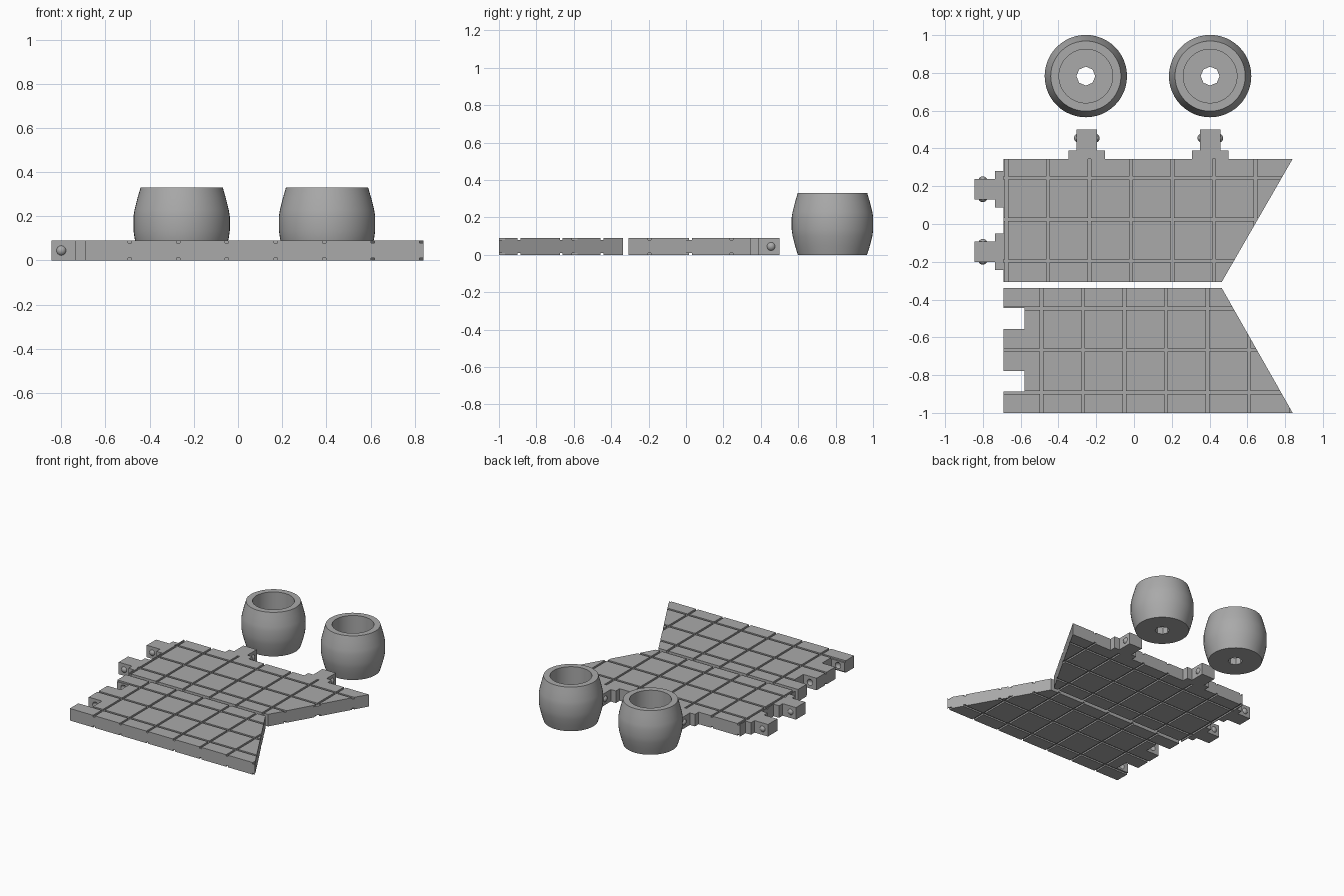
import bpy, bmesh, math
from mathutils import Matrix, Vector

cube = bpy.data.objects.get("Cube")
if cube:
    bpy.data.objects.remove(cube, do_unlink=True)

T = 0.09             # plank thickness
GW, GD = 0.016, 0.011  # groove width and depth

grey = bpy.data.materials.new("plain grey")
grey.use_nodes = True
grey.diffuse_color = (0.4, 0.4, 0.4, 1)
grey.node_tree.nodes["Principled BSDF"].inputs["Base Color"].default_value = (0.4, 0.4, 0.4, 1)


def make(name, bm):
    bmesh.ops.recalc_face_normals(bm, faces=bm.faces)
    mesh = bpy.data.meshes.new(name)
    bm.to_mesh(mesh)
    bm.free()
    ob = bpy.data.objects.new(name, mesh)
    bpy.context.collection.objects.link(ob)
    mesh.materials.append(grey)
    return ob


def activate(ob):
    bpy.ops.object.select_all(action='DESELECT')
    ob.select_set(True)
    bpy.context.view_layer.objects.active = ob


def smooth(ob, degrees):
    activate(ob)
    bpy.ops.object.shade_smooth_by_angle(angle=math.radians(degrees))


def prism(name, outline):
    bm = bmesh.new()
    face = bm.faces.new([bm.verts.new((x, y, 0)) for x, y in outline])
    top = bmesh.ops.extrude_face_region(bm, geom=[face])["geom"]
    bmesh.ops.translate(bm, vec=(0, 0, T), verts=[v for v in top if isinstance(v, bmesh.types.BMVert)])
    return make(name, bm)


def add_box(bm, centre, size):
    m = Matrix.Translation(centre) @ Matrix.Diagonal((*size, 1))
    bmesh.ops.create_cube(bm, size=1, matrix=m)


def add_ball(bm, centre, radius=0.025):
    bmesh.ops.create_uvsphere(bm, u_segments=20, v_segments=12, radius=radius,
                              matrix=Matrix.Translation(centre))


def cut(ob, bm):
    cutter = make("cutter", bm)
    cutter.hide_render = True
    mod = ob.modifiers.new("cut", 'BOOLEAN')
    mod.operation, mod.solver, mod.object = 'DIFFERENCE', 'EXACT', cutter
    activate(ob)
    bpy.ops.object.modifier_apply(modifier=mod.name)
    bpy.data.objects.remove(cutter, do_unlink=True)


def grooves(ob, xs, ys):
    # crossing channels on both the top and the underside
    for lines, axis in ((xs, 0), (ys, 1)):
        bm = bmesh.new()
        for p in lines:
            for z in (0, T):
                centre, size = [0, 0, z], [4, 4, 2 * GD]
                centre[axis], size[axis] = p, GW
                add_box(bm, centre, size)
        cut(ob, bm)


# Rear plank
rear = prism("rear_plank", [(-0.69, -0.308), (0.464, -0.308), (0.84, 0.345), (-0.69, 0.345)])
grooves(rear, [-0.675 + 0.2195 * i for i in range(7)], [-0.196, 0.023, 0.243])

# Front plank with two notches in its left end
outline = [(-0.69, -1), (0.84, -1), (0.464, -0.338), (-0.69, -0.338)]
NOTCHES = ((-0.445, -0.557), (-0.778, -0.888))
for hi, lo in NOTCHES:
    outline += [(-0.69, hi), (-0.58, hi), (-0.58, lo), (-0.69, lo)]
front = prism("front_plank", outline)
grooves(front, [-0.49 + 0.22 * i for i in range(7)], [-0.448, -0.667, -0.892])

# Round sockets in the notch walls
bm = bmesh.new()
for hi, lo in NOTCHES:
    add_ball(bm, (-0.635, hi - 0.01, T / 2))
    add_ball(bm, (-0.635, lo + 0.01, T / 2))
cut(front, bm)


# Hinge tabs: stepped base, arm and snap balls, built pointing along +y
def hinge(name, x, y, angle):
    place = Matrix.Translation((x, y, 0)) @ Matrix.Rotation(angle, 4, 'Z')
    half = [(0.097, 0), (0.097, 0.045), (0.055, 0.045), (0.055, 0.155)]
    tab = prism(name + "_tab", half + [(-a, b) for a, b in reversed(half)])
    bm = bmesh.new()
    for side in (-1, 1):
        add_ball(bm, (side * 0.043, 0.11, T / 2))
    balls = make(name + "_balls", bm)
    smooth(balls, 40)
    for ob in (tab, balls):
        ob.matrix_world = place


hinge("left_rear_hinge", 0.404, 0.345, 0)
hinge("right_rear_hinge", -0.25, 0.345, 0)
hinge("rear_side_hinge", -0.69, 0.184, math.pi / 2)
hinge("front_side_hinge", -0.69, -0.147, math.pi / 2)


# Barrel pots: turned shell with an eight-sided drain hole
def pot(name, x, y):
    shell = [(0.05, 0), (0.185, 0), (0.2, 0.048), (0.213, 0.1), (0.218, 0.135), (0.218, 0.2),
             (0.213, 0.23), (0.2, 0.282), (0.186, 0.33), (0.142, 0.33), (0.142, 0.05), (0.05, 0.05)]
    n = 48
    bm = bmesh.new()
    rings = []
    for r, z in shell:
        ring = []
        for i in range(n):
            a = math.tau * i / n
            # the hole ring follows an octagon
            k = math.cos(math.pi / 8) / math.cos(a % (math.pi / 4) - math.pi / 8) if r < 0.06 else 1
            ring.append(bm.verts.new((r * k * math.cos(a), r * k * math.sin(a), z)))
        rings.append(ring)
    for j, ring in enumerate(rings):
        nxt = rings[(j + 1) % len(rings)]
        for i in range(n):
            m = (i + 1) % n
            bm.faces.new((ring[i], ring[m], nxt[m], nxt[i]))
    ob = make(name, bm)
    ob.location = (x, y, 0)
    smooth(ob, 30)


pot("right_pot", -0.255, 0.783)
pot("left_pot", 0.403, 0.783)
